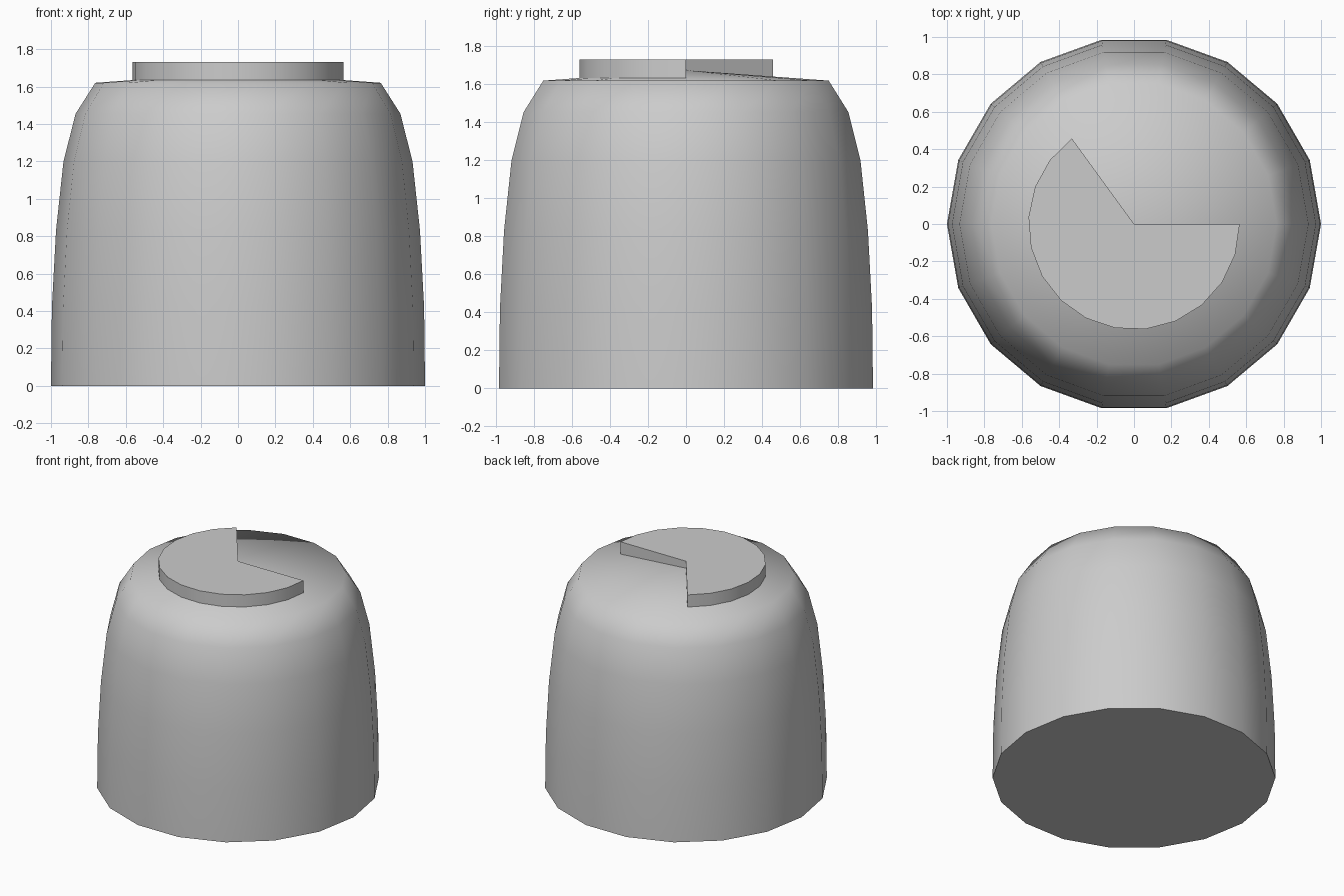
import bpy, bmesh, math

if "Cube" in bpy.data.objects:
    bpy.data.objects.remove(bpy.data.objects["Cube"])

grey = bpy.data.materials.new("grey")
grey.diffuse_color = (0.6, 0.6, 0.6, 1)
grey.use_nodes = True
grey.node_tree.nodes["Principled BSDF"].inputs["Base Color"].default_value = grey.diffuse_color


def finish(bm, name, angle):
    bmesh.ops.recalc_face_normals(bm, faces=bm.faces)
    mesh = bpy.data.meshes.new(name)
    bm.to_mesh(mesh)
    bm.free()
    obj = bpy.data.objects.new(name, mesh)
    bpy.context.collection.objects.link(obj)
    mesh.materials.append(grey)
    bpy.ops.object.select_all(action='DESELECT')
    obj.select_set(True)
    bpy.context.view_layer.objects.active = obj
    bpy.ops.object.shade_smooth_by_angle(angle=math.radians(angle))


def ring(bm, r, z, a0, a1, n):
    return [bm.verts.new((r * math.cos(a), r * math.sin(a), z))
            for a in (math.radians(a0 + (a1 - a0) * i / n) for i in range(n))]


# Domed body: 18-sided lathe with a shallow conical top and flat base
SIDES = 18
profile = [(1.0, 0), (0.995, 0.42), (0.973, 0.83), (0.933, 1.2),
           (0.868, 1.455), (0.763, 1.62)]
bm = bmesh.new()
rings = [ring(bm, r, z, 0, 360, SIDES) for r, z in profile]
for low, high in zip(rings, rings[1:]):
    for i in range(SIDES):
        j = (i + 1) % SIDES
        bm.faces.new((low[i], low[j], high[j], high[i]))
apex = bm.verts.new((0, 0, 1.675))
for i in range(SIDES):
    bm.faces.new((rings[-1][i], rings[-1][(i + 1) % SIDES], apex))
bm.faces.new(rings[0][::-1])
finish(bm, "domed_body", 65)

# Raised disc with a wedge missing
START, SEGS = 126, 14
step = (360 - START) / SEGS
bm = bmesh.new()
outline = ring(bm, 0.565, 1.635, START, 360 + step, SEGS + 1)
outline.append(bm.verts.new((0, 0, 1.635)))
base = bm.faces.new(outline)
top = bmesh.ops.extrude_face_region(bm, geom=[base], use_keep_orig=True)["geom"]
bmesh.ops.translate(bm, vec=(0, 0, 0.095),
                    verts=[v for v in top if isinstance(v, bmesh.types.BMVert)])
finish(bm, "wedge_cut_disc", 30)
